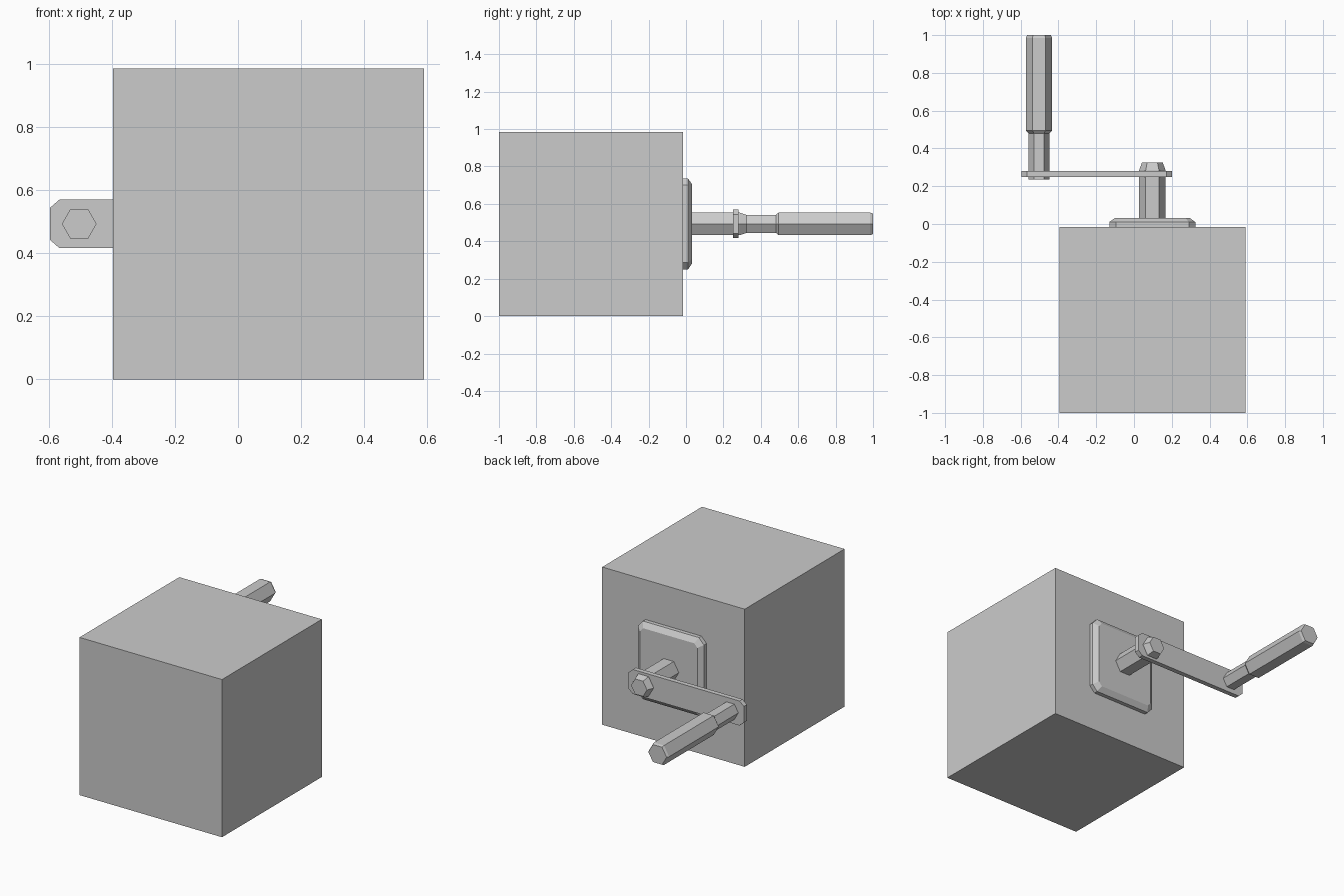
import bpy, math

if "Cube" in bpy.data.objects:
    bpy.data.objects.remove(bpy.data.objects["Cube"])

CZ = 0.493            # height of the crank axis
SHAFT_X, GRIP_X = 0.097, -0.503


def hexagon(r):
    return [(r * math.cos(i * math.pi / 3), r * math.sin(i * math.pi / 3)) for i in range(6)]


def cut_rect(w, h, cx, cz):
    """Rectangle with chamfered corners, half sizes w and h."""
    return [(w, h - cz), (w - cx, h), (cx - w, h), (-w, h - cz),
            (-w, cz - h), (cx - w, -h), (w - cx, -h), (w, cz - h)]


def loft(name, x, sections):
    """Join outlines in the xz plane, placed along y, into a capped solid."""
    n = len(sections[0][1])
    verts = [(px, y, pz) for y, ring in sections for px, pz in ring]
    faces = [tuple(range(n)), tuple(reversed(range(len(verts) - n, len(verts))))]
    for s in range(len(sections) - 1):
        a, b = s * n, (s + 1) * n
        for i in range(n):
            j = (i + 1) % n
            faces.append((a + i, b + i, b + j, a + j))
    mesh = bpy.data.meshes.new(name)
    mesh.from_pydata(verts, [], faces)
    obj = bpy.data.objects.new(name, mesh)
    obj.location = (x, 0, CZ)
    bpy.context.collection.objects.link(obj)
    return obj


# Main block
bpy.ops.mesh.primitive_cube_add(size=0.985, location=(SHAFT_X, -0.5075, 0.4925))
bpy.context.object.name = "block"

# Bevelled mounting plate
plate = cut_rect(0.228, 0.244, 0.035, 0.037)
plate_front = cut_rect(0.198, 0.212, 0.022, 0.024)
loft("mounting_plate", SHAFT_X, [(-0.015, plate), (0.01, plate), (0.032, plate_front)])

# Hexagonal shaft with tapered end
loft("shaft", SHAFT_X, [(0.02, hexagon(0.07)), (0.285, hexagon(0.07)), (0.325, hexagon(0.055))])

# Flat crank arm
arm = cut_rect(0.3985, 0.0765, 0.03, 0.026)
loft("crank_arm", -0.1975, [(0.25, arm), (0.28, arm)])

# Grip: thin stem widening into the handle
loft("grip", GRIP_X, [(y, hexagon(r)) for y, r in
     [(0.235, 0.055), (0.48, 0.055), (0.495, 0.07), (0.985, 0.07), (1.0, 0.063)]])
